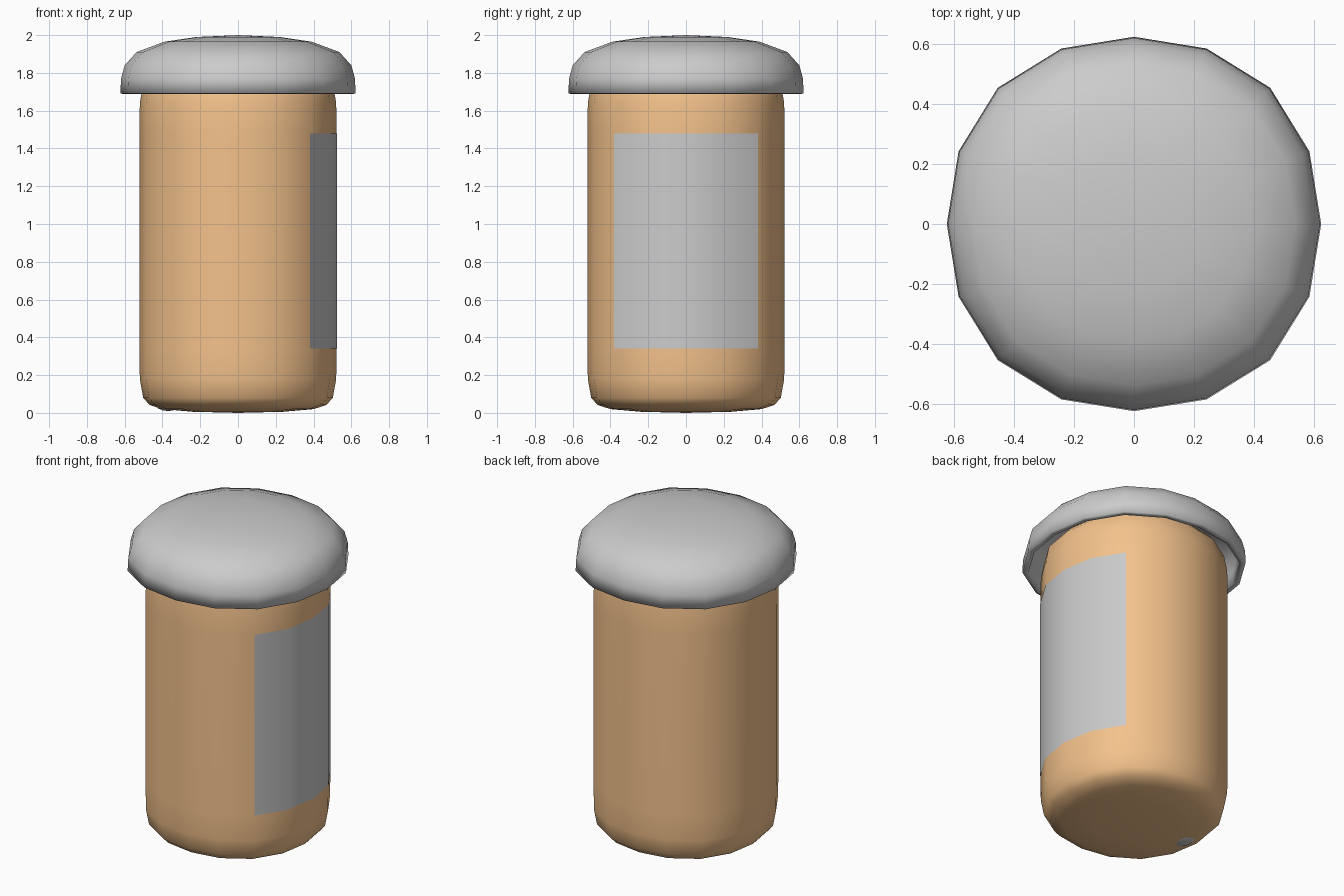
import bpy, bmesh, math
from math import pi, sin, cos

if "Cube" in bpy.data.objects:
    bpy.data.objects.remove(bpy.data.objects["Cube"])

SIDES = 16
BULGE = 0.029  # the rounded-box section is slightly fuller on its diagonals


def point(r, z, a):
    r *= 1 + BULGE * sin(2 * a) ** 2
    return (r * cos(a), r * sin(a), z)


def finish(name, bm, color=None):
    mesh = bpy.data.meshes.new(name)
    bm.to_mesh(mesh)
    bm.free()
    for p in mesh.polygons:
        p.use_smooth = True
    obj = bpy.data.objects.new(name, mesh)
    bpy.context.collection.objects.link(obj)
    if color:
        mat = bpy.data.materials.new(name + "_colour")
        mat.diffuse_color = color
        mat.use_nodes = True
        mat.node_tree.nodes["Principled BSDF"].inputs["Base Color"].default_value = mat.diffuse_color
        mesh.materials.append(mat)
    return obj


def lathe(name, profile, color=None):
    """Skin a bottom-to-top profile; zero radius closes an end."""
    bm = bmesh.new()
    rings = []
    for r, z in profile:
        n = SIDES if r > 0 else 1
        rings.append([bm.verts.new(point(r, z, 2 * pi * k / SIDES)) for k in range(n)])
    for lo, hi in zip(rings, rings[1:]):
        for k in range(SIDES):
            a, b = k, (k + 1) % SIDES
            if len(lo) == 1:
                bm.faces.new((lo[0], hi[b], hi[a]))
            elif len(hi) == 1:
                bm.faces.new((lo[a], lo[b], hi[0]))
            else:
                bm.faces.new((lo[a], lo[b], hi[b], hi[a]))
    return finish(name, bm, color)


# Bottle body, symmetric top to bottom
half = [(0, 0), (0.24, 0.006), (0.40, 0.02), (0.468, 0.042), (0.502, 0.08),
        (0.52, 0.18), (0.521, 0.34)]
lathe("bottle_body", half + [(r, 1.82 - z) for r, z in reversed(half)],
      (0.9, 0.54, 0.26, 1))

# Open cap shell with a thin wall
cap = lathe("cap", [(0.623, 1.69), (0.619, 1.77), (0.60, 1.84), (0.537, 1.91),
                    (0.39, 1.965), (0.22, 1.99), (0, 2.0)])
wall = cap.modifiers.new("wall", "SOLIDIFY")
wall.thickness = 0.035
wall.offset = -1

# Paper label wrapped over the right-hand quarter
bm = bmesh.new()
cols = [[bm.verts.new(point(0.523, z, (k - 2) * pi / 8)) for z in (0.34, 1.48)]
        for k in range(5)]
for c, d in zip(cols, cols[1:]):
    bm.faces.new((c[0], d[0], d[1], c[1]))
finish("label", bm)

# Pill resting on the floor of the bottle, just touching through
bm = bmesh.new()
bmesh.ops.create_uvsphere(bm, u_segments=16, v_segments=8, radius=1)
bmesh.ops.scale(bm, vec=(0.07, 0.10, 0.04), verts=bm.verts)
bmesh.ops.translate(bm, vec=(-0.37, 0, 0.05), verts=bm.verts)
finish("pill", bm)
